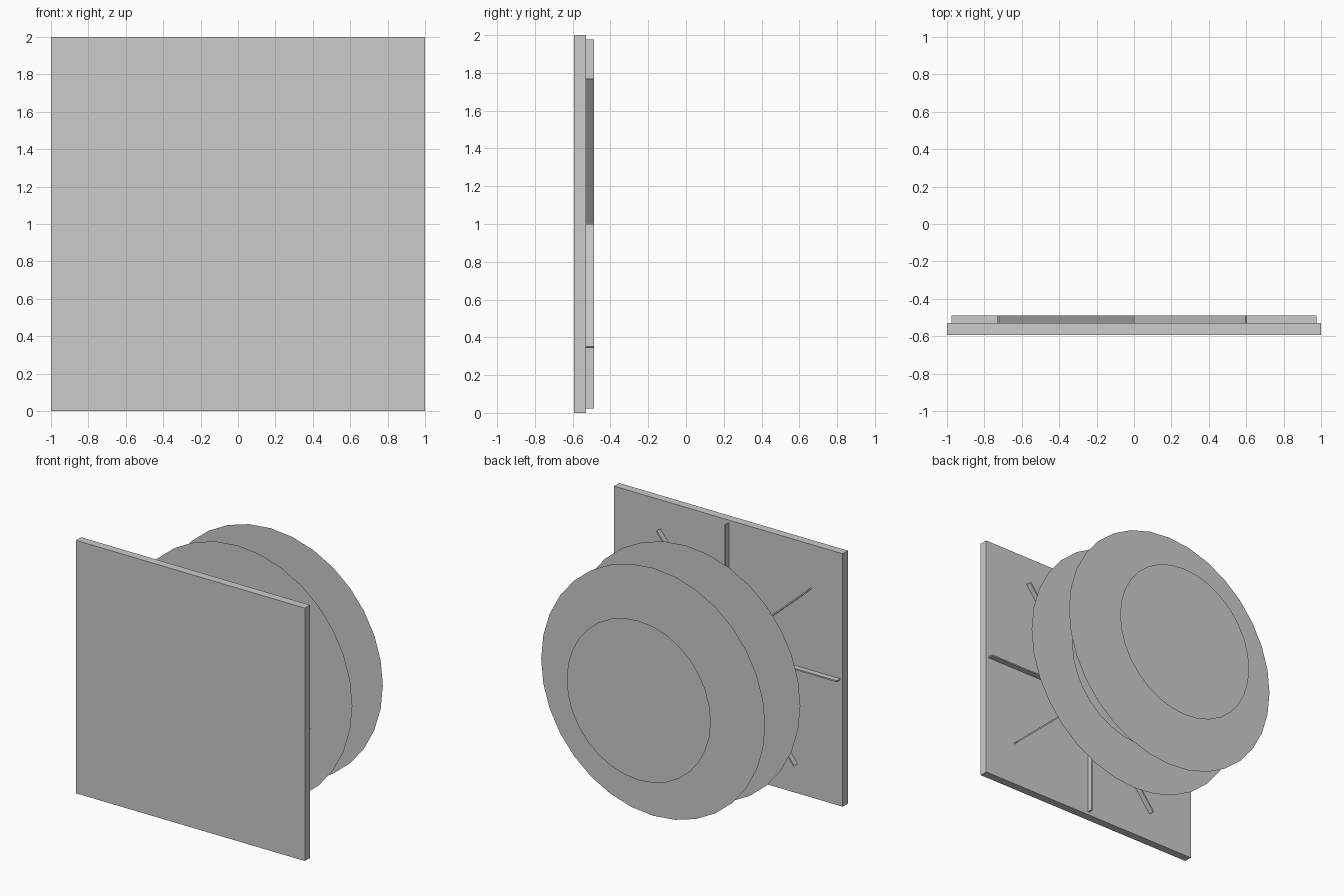
import bpy
import bmesh
from math import radians
from mathutils import Matrix, Vector

if "Cube" in bpy.data.objects:
    bpy.data.objects.remove(bpy.data.objects["Cube"], do_unlink=True)

# Single flat grey
grey = bpy.data.materials.new("plain_grey")
grey.use_nodes = True
colour = (0.604, 0.604, 0.604, 1)
grey.diffuse_color = colour
grey.node_tree.nodes["Principled BSDF"].inputs["Base Color"].default_value = colour

CENTRE = Vector((0, 0, 1))


def finish(bm, name):
    mesh = bpy.data.meshes.new(name)
    bm.to_mesh(mesh)
    bm.free()
    mesh.materials.append(grey)
    obj = bpy.data.objects.new(name, mesh)
    bpy.context.collection.objects.link(obj)
    return obj


def box(name, size, y, angle=0):
    """Box centred on the axis, turned about it by angle degrees."""
    bm = bmesh.new()
    place = Matrix.Translation(CENTRE + Vector((0, y, 0)))
    turn = Matrix.Rotation(radians(-angle), 4, 'Y')
    bmesh.ops.create_cube(bm, size=1, matrix=place @ turn @ Matrix.Diagonal((*size, 1)))
    return finish(bm, name)


def disc(name, radius, y):
    """Flat upright disc facing the back."""
    bm = bmesh.new()
    place = Matrix.Translation(CENTRE + Vector((0, y, 0)))
    bmesh.ops.create_circle(bm, cap_ends=True, segments=32, radius=radius,
                            matrix=place @ Matrix.Rotation(radians(-90), 4, 'X'))
    return finish(bm, name)


# Square front plate
box("front_plate", (2, 0.064, 2), -0.562)

# Thin bars crossing behind the plate
for name, angle in (("horizontal", 0), ("steep_diagonal", 52),
                    ("vertical", 90), ("shallow_diagonal", 138)):
    box(name + "_bar", (1.952, 0.042, 0.011), -0.509, angle)

# Separate flat discs, front to back
disc("middle_disc", 1.0, 0.0)
disc("inner_disc", 0.63, 0.03)
disc("rear_disc", 0.98, 0.41)
disc("end_disc", 0.63, 0.59)
disc("hub_disc", 0.063, 0.594)
